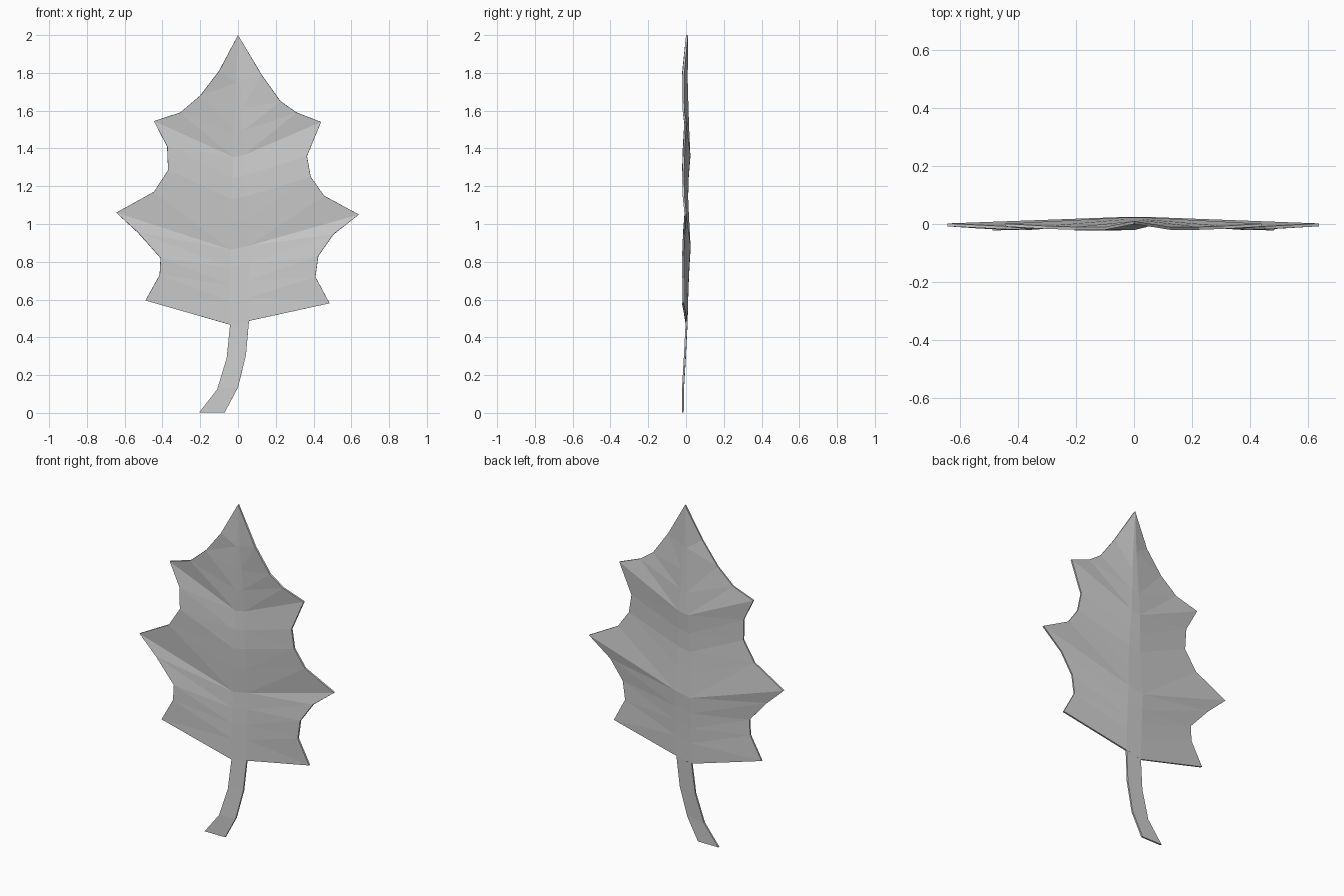
import bpy, bmesh

if "Cube" in bpy.data.objects:
    bpy.data.objects.remove(bpy.data.objects["Cube"])

THICK = 0.01


def make_sheet(name, rows):
    """Skin rows of (x, y, z) points into a flat-shaded sheet with thickness."""
    bm = bmesh.new()
    grid = [[bm.verts.new(p) for p in row] for row in rows]
    for a, b in zip(grid, grid[1:]):
        for i in range(len(b) - 1):
            if len(a) == 1:
                bm.faces.new((a[0], b[i], b[i + 1]))
            else:
                bm.faces.new((a[i], b[i], b[i + 1], a[i + 1]))
    bmesh.ops.triangulate(bm, faces=bm.faces[:])
    me = bpy.data.meshes.new(name)
    bm.to_mesh(me)
    bm.free()
    ob = bpy.data.objects.new(name, me)
    bpy.context.collection.objects.link(ob)
    mod = ob.modifiers.new("thickness", "SOLIDIFY")
    mod.thickness = THICK
    mod.offset = 0
    return ob


# Blade outline from the tip downwards, spikes at rows 4, 8 and 12
left = [(-.10, 1.81), (-.20, 1.68), (-.305, 1.59), (-.445, 1.545),
        (-.375, 1.41), (-.37, 1.285), (-.445, 1.17), (-.645, 1.06),
        (-.53, .955), (-.41, .82), (-.415, .73), (-.49, .595)]
right = [(.125, 1.79), (.225, 1.65), (.31, 1.59), (.44, 1.54),
         (.365, 1.36), (.385, 1.25), (.455, 1.15), (.64, 1.05),
         (.505, .945), (.425, .83), (.41, .72), (.485, .58)]
edge_y = [-.015, -.015, -.012, -.004, -.012, -.016, -.013, -.003,
          -.011, -.016, -.016, -.017]
# Midrib strip: height and depth at each row
rib = [(1.75, .004), (1.61, .008), (1.49, .012), (1.36, .018),
       (1.25, .009), (1.14, .006), (1.02, .011), (.875, .019),
       (.78, .013), (.69, .009), (.6, .006), (.477, .003)]

rows = [[(0, .005, 2.0)]]
for (lx, lz), (rx, rz), ey, (z, y) in zip(left, right, edge_y, rib):
    t = min(1, (2.0 - z) / 1.1)
    rows.append([(lx, ey, lz), (-.042 * t, y, z - .01 * t),
                 (.058 * t, y, z + .01 * t), (rx, ey, rz)])
make_sheet("leaf_blade", rows)

# Curved stem continuing the midrib
stem = [(-.042, .058, .003, .467, .487), (-.06, .042, -.006, .29, .305),
        (-.11, 0, -.016, .125, .135), (-.205, -.07, -.017, .003, .003)]
make_sheet("leaf_stem", [[(xl, y, zl), (xr, y, zr)]
                         for xl, xr, y, zl, zr in stem])
